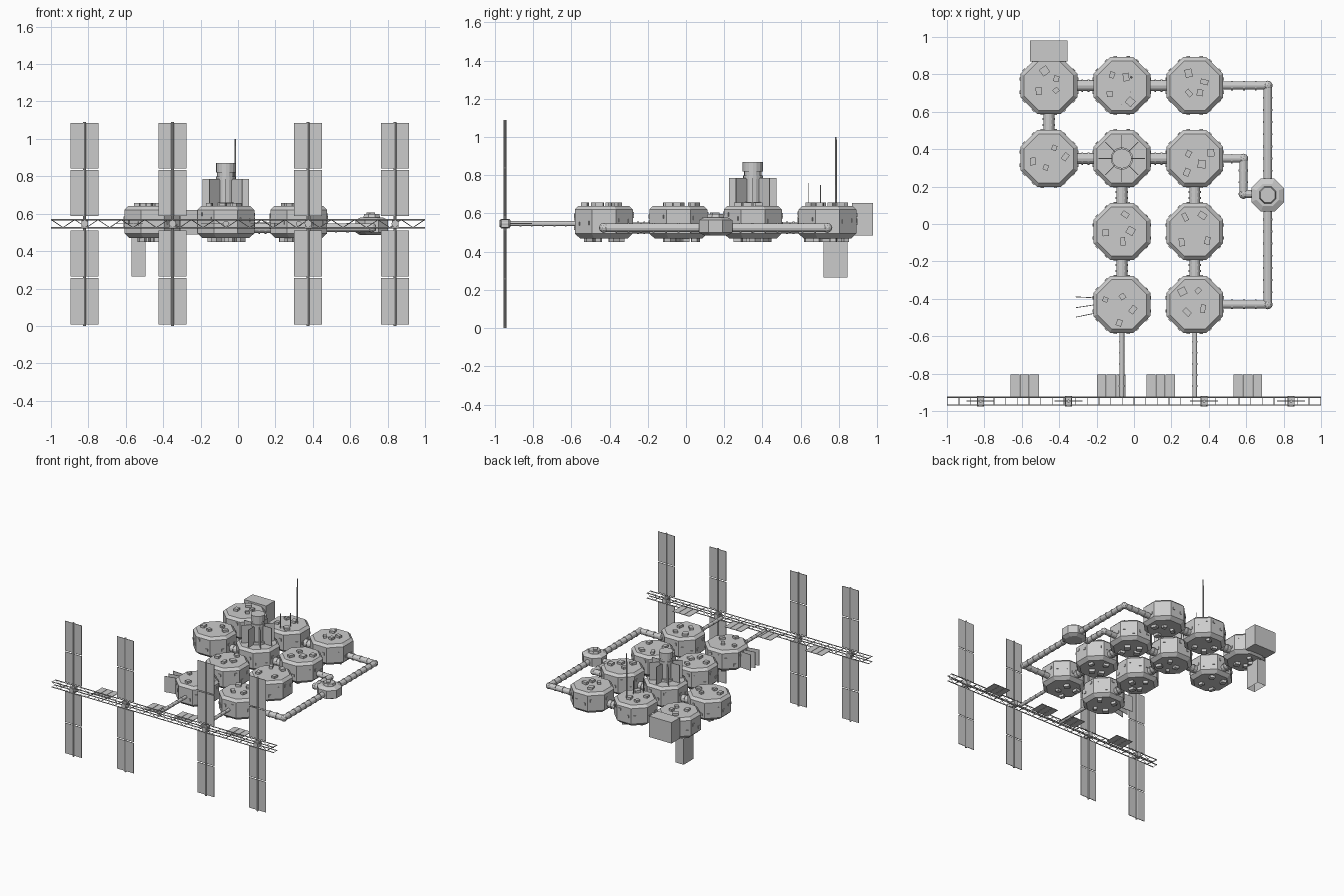
import bpy, bmesh, math, random
from mathutils import Matrix, Vector

random.seed(4)
cube = bpy.data.objects.get("Cube")
if cube:
    bpy.data.objects.remove(cube, do_unlink=True)

grey = bpy.data.materials.new("hull_grey")
grey.use_nodes = True
colour = (0.6, 0.6, 0.6, 1)
grey.diffuse_color = colour
grey.node_tree.nodes["Principled BSDF"].inputs["Base Color"].default_value = colour


class Part:
    """Collects primitives into one named mesh object."""

    def __init__(self, name):
        self.name, self.bm = name, bmesh.new()

    def box(self, centre, size, turn=0.0):
        m = Matrix.Translation(centre) @ Matrix.Rotation(turn, 4, 'Z') @ Matrix.Diagonal((*size, 1))
        return bmesh.ops.create_cube(self.bm, size=1, matrix=m)["verts"]

    def tube(self, p, q, r, sides=12, r2=None):
        p, q = Vector(p), Vector(q)
        d = q - p
        m = Matrix.Translation((p + q) / 2) @ d.to_track_quat('Z', 'Y').to_matrix().to_4x4()
        bmesh.ops.create_cone(self.bm, cap_ends=True, segments=sides, radius1=r,
                              radius2=r if r2 is None else r2, depth=d.length, matrix=m)

    def ribbed(self, p, q, r, gap=0.065):
        # tube with raised collars along it
        self.tube(p, q, r)
        p, q = Vector(p), Vector(q)
        d = q - p
        n = max(2, round(d.length / gap))
        for i in range(n + 1):
            c = p + d * i / n
            e = d.normalized() * 0.005
            self.tube(c - e, c + e, r * 1.15)

    def octagon(self, centre, profile):
        # stack of octagonal rings; profile is (apothem, height)
        rings = []
        for a, z in profile:
            r = a / math.cos(math.pi / 8)
            rings.append([self.bm.verts.new((centre[0] + r * math.cos((k + 0.5) * math.pi / 4),
                                             centre[1] + r * math.sin((k + 0.5) * math.pi / 4), z))
                          for k in range(8)])
        for lo, hi in zip(rings, rings[1:]):
            for k in range(8):
                j = (k + 1) % 8
                self.bm.faces.new((lo[k], lo[j], hi[j], hi[k]))
        self.bm.faces.new(rings[0][::-1])
        self.bm.faces.new(rings[-1])

    def finish(self):
        mesh = bpy.data.meshes.new(self.name)
        self.bm.to_mesh(mesh)
        self.bm.free()
        mesh.materials.append(grey)
        bpy.context.collection.objects.link(bpy.data.objects.new(self.name, mesh))


# Octagonal modules on a regular grid
COLS = (-0.455, -0.065, 0.325)
ROWS = (-0.43, -0.04, 0.35, 0.74)
grid = [(c, r) for c in range(3) for r in range(4) if c > 0 or r > 1]
LEVEL = 0.525
hull, fittings = Part("modules"), Part("module_fittings")
for c, r in grid:
    x, y = COLS[c], ROWS[r]
    hull.octagon((x, y), [(0.125, 0.47), (0.152, 0.495), (0.152, 0.62), (0.132, 0.64)])
    # roof and underside equipment boxes
    for z in (0.645, 0.463):
        if z > 0.6 and (c, r) == (1, 2):
            continue
        start = random.uniform(0, 6)
        for k in range(4):
            a = start + k * 1.57 + random.uniform(-0.4, 0.4)
            d = random.uniform(0.04, 0.1)
            size = (random.uniform(0.025, 0.045), random.uniform(0.025, 0.045), 0.026)
            fittings.box((x + d * math.cos(a), y + d * math.sin(a), z), size, random.uniform(0, 3))
    # wall hatches
    for k in range(8):
        a = k * math.pi / 4
        for s in (-0.035, 0.035):
            fittings.box((x + 0.152 * math.cos(a) - s * math.sin(a),
                          y + 0.152 * math.sin(a) + s * math.cos(a),
                          random.uniform(0.52, 0.6)), (0.01, 0.018, 0.02), a)
hull.finish()
fittings.finish()

# Short connectors between neighbouring modules
links = Part("connectors")
pairs = [((0, 3), (1, 3)), ((1, 3), (2, 3)), ((0, 2), (1, 2)), ((1, 2), (2, 2)), ((0, 2), (0, 3))]
pairs += [((c, r), (c, r + 1)) for c in (1, 2) for r in (0, 1)]
for (c, r), (c2, r2) in pairs:
    p, q = Vector((COLS[c], ROWS[r], LEVEL)), Vector((COLS[c2], ROWS[r2], LEVEL))
    d = (q - p).normalized() * 0.145
    links.ribbed(p + d, q - d, 0.029, 0.035)
links.finish()

# Outer walkway loop with a small airlock node
walk = Part("walkway_tubes")
paths = [[(0.46, 0.74), (0.715, 0.74), (0.715, -0.43), (0.46, -0.43)],
         [(0.46, 0.35), (0.585, 0.35), (0.585, 0.16), (0.715, 0.16)]]
for path in paths:
    for p, q in zip(path, path[1:]):
        walk.ribbed((*p, LEVEL), (*q, LEVEL), 0.022)
    for p in path[1:3]:
        bmesh.ops.create_icosphere(walk.bm, subdivisions=2, radius=0.026,
                                   matrix=Matrix.Translation((*p, LEVEL)))
walk.finish()
node = Part("airlock_node")
node.octagon((0.715, 0.155), [(0.06, 0.485), (0.088, 0.5), (0.088, 0.565), (0.06, 0.58)])
node.octagon((0.715, 0.155), [(0.045, 0.58), (0.04, 0.598)])
node.box((0.71, 0.15, 0.6), (0.03, 0.04, 0.012), 0.5)
node.finish()

# Control tower with radial fins
tx, ty = COLS[1], ROWS[2]
tower = Part("control_tower")
tower.tube((tx, ty, 0.64), (tx, ty, 0.87), 0.046, 16)
for low, high, rad in ((0.64, 0.66, 0.06), (0.78, 0.8, 0.052), (0.82, 0.87, 0.053)):
    tower.tube((tx, ty, low), (tx, ty, high), rad, 16)
tower.finish()
fins = Part("tower_fins")
for k in range(8):
    a = k * math.pi / 4
    fins.box((tx + 0.084 * math.cos(a), ty + 0.084 * math.sin(a), 0.711), (0.082, 0.004, 0.148), a)
fins.finish()

# Antennas
masts = Part("antennas")
masts.tube((-0.015, 0.785, 0.63), (-0.015, 0.785, 1.0), 0.006, 8, 0.004)
masts.tube((-0.065, 0.64, 0.63), (-0.065, 0.64, 0.76), 0.0025, 6)
masts.tube((-0.02, 0.705, 0.63), (-0.02, 0.705, 0.75), 0.0025, 6)
masts.finish()

# Cargo bay at the rear and open-ended shaft below it
bay = Part("cargo_bay")
bay.box((-0.455, 0.925, 0.57), (0.2, 0.11, 0.17))
bay.finish()
shaft = Part("lower_shaft")
verts = shaft.box((-0.533, 0.783, 0.37), (0.075, 0.125, 0.21))
floor = [f for f in shaft.bm.faces if f.calc_center_median().z < 0.27]
bmesh.ops.delete(shaft.bm, geom=floor, context='FACES_ONLY')
shaft.finish()

# Upright plates on the side of the front module
plates = Part("side_plates")
for y, turn in ((-0.392, -0.05), (-0.44, 0.15), (-0.488, 0.2)):
    plates.box((-0.262, y, 0.555), (0.1, 0.004, 0.13), turn)
plates.finish()

# Booms to the truss
TY, TZ, H = -0.947, 0.547, 0.021
booms = Part("truss_booms")
for x in COLS[1:]:
    booms.ribbed((x, -0.57, TZ), (x, TY + H, TZ), 0.013, 0.06)
booms.finish()

# Lattice truss
truss = Part("truss")
bays = 32
for sy in (-H, H):
    for sz in (-H, H):
        truss.tube((-1, TY + sy, TZ + sz), (1, TY + sy, TZ + sz), 0.004, 6)
for i in range(bays + 1):
    x = -0.998 + 1.996 * i / bays
    for s in (-H, H):
        truss.tube((x, TY - H, TZ + s), (x, TY + H, TZ + s), 0.002, 4)
        if i < bays:
            up = H if i % 2 else -H
            truss.tube((x, TY + s, TZ - up), (x + 1.996 / bays, TY + s, TZ + up), 0.002, 4)
truss.finish()

# Solar wings with masts and hubs
wings, wing_masts = Part("solar_panels"), Part("solar_masts")
for x in (-0.82, -0.35, 0.375, 0.84):
    for low, high in ((0.008, 0.255), (0.263, 0.51), (0.588, 0.835), (0.843, 1.085)):
        for s in (-1, 1):
            wings.box((x + s * 0.038, TY, (low + high) / 2), (0.074, 0.004, high - low))
    wing_masts.tube((x, TY, 0), (x, TY, 1.09), 0.008, 8)
    wing_masts.tube((x, TY - 0.028, TZ), (x, TY + 0.028, TZ), 0.019, 12)
    wing_masts.box((x, TY, TZ), (0.034, 0.036, 0.05))
wings.finish()
wing_masts.finish()

# Flat radiators behind the truss
radiators = Part("radiators")
for x in (-0.585, -0.122, 0.142, 0.608):
    for k in (-1, 0, 1):
        radiators.box((x + k * 0.052, -0.865, TZ), (0.049, 0.12, 0.004))
radiators.finish()
